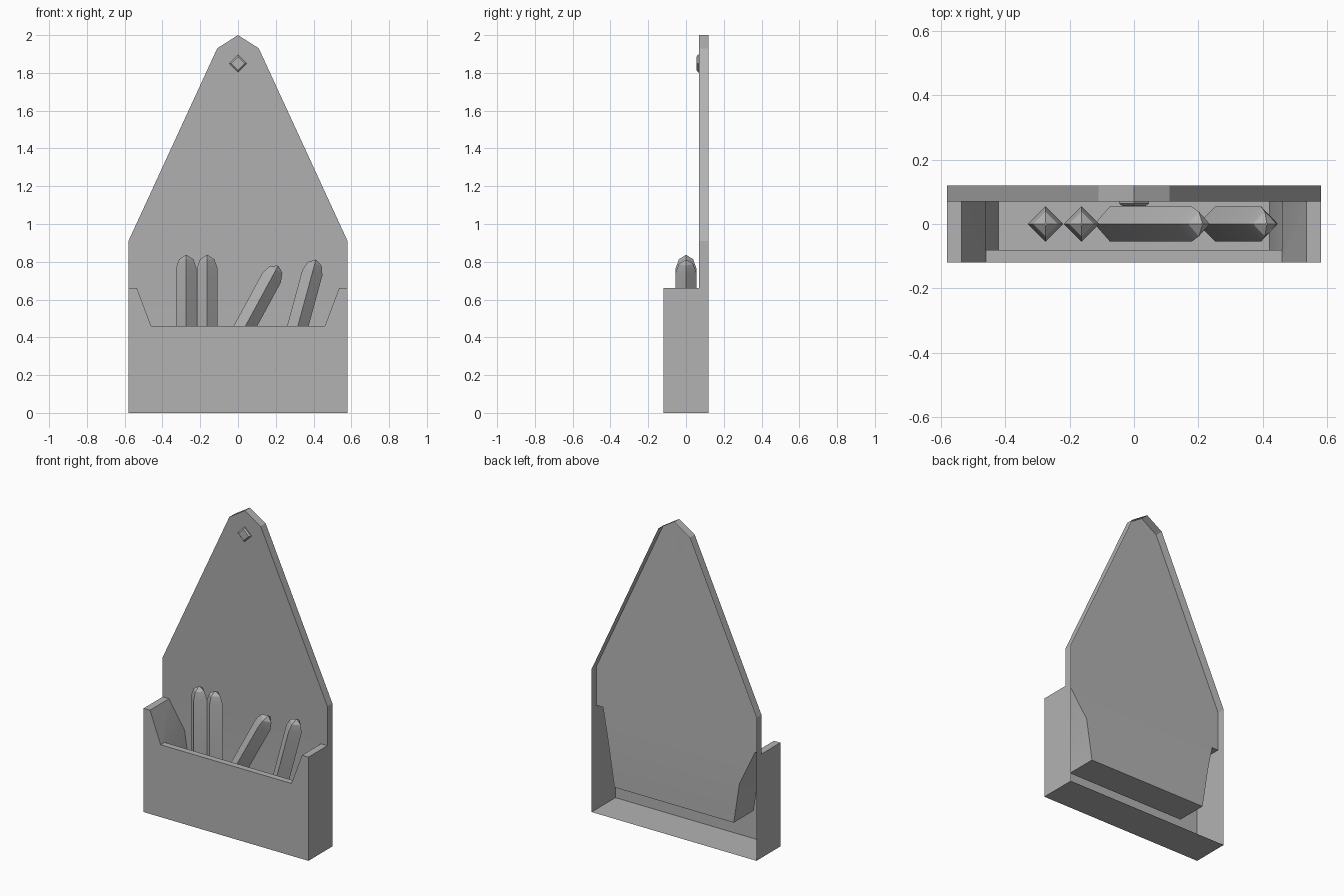
import bpy, bmesh, math
from mathutils import Matrix, Vector

cube = bpy.data.objects.get("Cube")
if cube:
    bpy.data.objects.remove(cube)

grey = bpy.data.materials.new("plain_grey")
grey.use_nodes = True
colour = (0.45, 0.45, 0.45, 1)
grey.diffuse_color = colour
grey.node_tree.nodes["Principled BSDF"].inputs["Base Color"].default_value = colour

FRONT, BACK = -0.12, 0.12      # outer depth
INNER, BOARD = -0.08, 0.07     # pocket front wall, board face
HALF, SHOULDER, RIM, LIP, FLOOR = 0.58, 0.91, 0.66, 0.46, 0.2


def finish(name, bm, fix_normals=False):
    bmesh.ops.remove_doubles(bm, verts=bm.verts, dist=0.0005)
    if fix_normals:
        bmesh.ops.recalc_face_normals(bm, faces=bm.faces)
    mesh = bpy.data.meshes.new(name)
    bm.to_mesh(mesh)
    bm.free()
    obj = bpy.data.objects.new(name, mesh)
    bpy.context.collection.objects.link(obj)
    mesh.materials.append(grey)
    bpy.ops.object.select_all(action="DESELECT")
    obj.select_set(True)
    bpy.context.view_layer.objects.active = obj
    bpy.ops.object.shade_smooth_by_angle()
    return obj


def face(bm, points, facing):
    """Add a face whose normal points roughly along facing."""
    f = bm.faces.new([bm.verts.new(p) for p in points])
    f.normal_update()
    if f.normal.dot(Vector(facing)) < 0:
        f.normal_flip()


def mirrored(half):
    """Close a half outline, listed from the middle out, across x = 0."""
    return half + [(-p[0], *p[1:]) for p in reversed(half) if p[0] > 0]


# Back board: face swelling back into the pocket, pocket back, thin rim
bm = bmesh.new()
outline = [(0, 2), (0.11, 1.93), (HALF, SHOULDER), (HALF, RIM)]
board = [(x, BOARD, z) for x, z in outline]
board += [(0.535, BOARD, RIM), (0.46, BACK, LIP)]
face(bm, mirrored(board), (0, -1, 0))
face(bm, mirrored([(0.46, BACK, LIP), (0.42, BACK, FLOOR)]), (0, -1, 0))
for s in (-1, 1):
    for (xa, za), (xb, zb) in zip(outline[:2], outline[1:3]):
        face(bm, [(s * xa, BOARD, za), (s * xb, BOARD, zb),
                  (s * xb, BACK, zb), (s * xa, BACK, za)], (s, 0, 0.5))
finish("back_board", bm)

# Box shell, open at the back: front, sides, underside, top lips
bm = bmesh.new()
front = [(0.46, LIP), (0.535, RIM), (HALF, RIM), (HALF, 0)]
face(bm, mirrored([(x, FRONT, z) for x, z in front]), (0, -1, 0))
face(bm, [(x, y, 0) for x, y in
          [(-HALF, FRONT), (HALF, FRONT), (HALF, BACK), (-HALF, BACK)]], (0, 0, -1))
side = [(FRONT, 0), (BACK, 0), (BACK, SHOULDER), (BOARD, SHOULDER), (BOARD, RIM), (FRONT, RIM)]
for s in (-1, 1):
    face(bm, [(s * HALF, y, z) for y, z in side], (s, 0, 0))
    face(bm, [(s * x, y, RIM) for x, y in
              [(0.535, FRONT), (HALF, FRONT), (HALF, BOARD), (0.535, BOARD)]], (0, 0, 1))
face(bm, mirrored([(0.46, FRONT, LIP), (0.46, INNER, LIP)]), (0, 0, 1))
finish("box_shell", bm)

# Pocket lining: front wall, floor, sloping cheeks
bm = bmesh.new()
face(bm, mirrored([(0.46, INNER, LIP), (0.42, INNER, FLOOR)]), (0, 1, 0))
face(bm, mirrored([(0.42, INNER, FLOOR), (0.42, BACK, FLOOR)]), (0, 0, 1))
for s in (-1, 1):
    face(bm, [(s * 0.46, INNER, LIP), (s * 0.46, BACK, LIP),
              (s * 0.42, BACK, FLOOR), (s * 0.42, INNER, FLOOR)], (-s, 0, 0))
    face(bm, [(s * 0.535, FRONT, RIM), (s * 0.535, BOARD, RIM), (s * 0.46, BACK, LIP),
              (s * 0.46, INNER, LIP), (s * 0.46, FRONT, LIP)], (-s, 0, 0.4))
finish("pocket_lining", bm)


def lathe(name, rings, place):
    """Four-sided solid from (radius, height) rings, with corners on the axes."""
    bm = bmesh.new()
    loops = [[bm.verts.new(place @ Vector((r * math.cos(a), r * math.sin(a), h)))
              for a in (math.radians(90 * k) for k in range(4))] for r, h in rings]
    for low, high in zip(loops, loops[1:]):
        for k in range(4):
            j = (k + 1) % 4
            bm.faces.new([low[k], low[j], high[j], high[k]])
    bm.faces.new(list(reversed(loops[0])))
    bm.faces.new(loops[-1])
    return finish(name, bm, True)


# Candles: apex position, lean in degrees, length
candles = [(-0.274, 0.835, 0, 0.63), (-0.163, 0.835, 0, 0.63),
           (0.212, 0.778, 28.5, 0.6), (0.412, 0.81, 15.2, 0.61)]
for i, (x, z, lean, length) in enumerate(candles):
    place = Matrix.Translation((x, 0, z)) @ Matrix.Rotation(math.radians(lean), 4, "Y")
    lathe(f"candle_{i + 1}", [(0.055, -length), (0.055, -0.07), (0.038, -0.022), (0.004, 0)], place)

# Hanging peg near the top of the board
peg = Matrix.Translation((0, BOARD, 1.85)) @ Matrix.Rotation(math.radians(90), 4, "X")
lathe("hanging_peg", [(0.047, 0), (0.047, 0.006), (0.036, 0.014)], peg)
